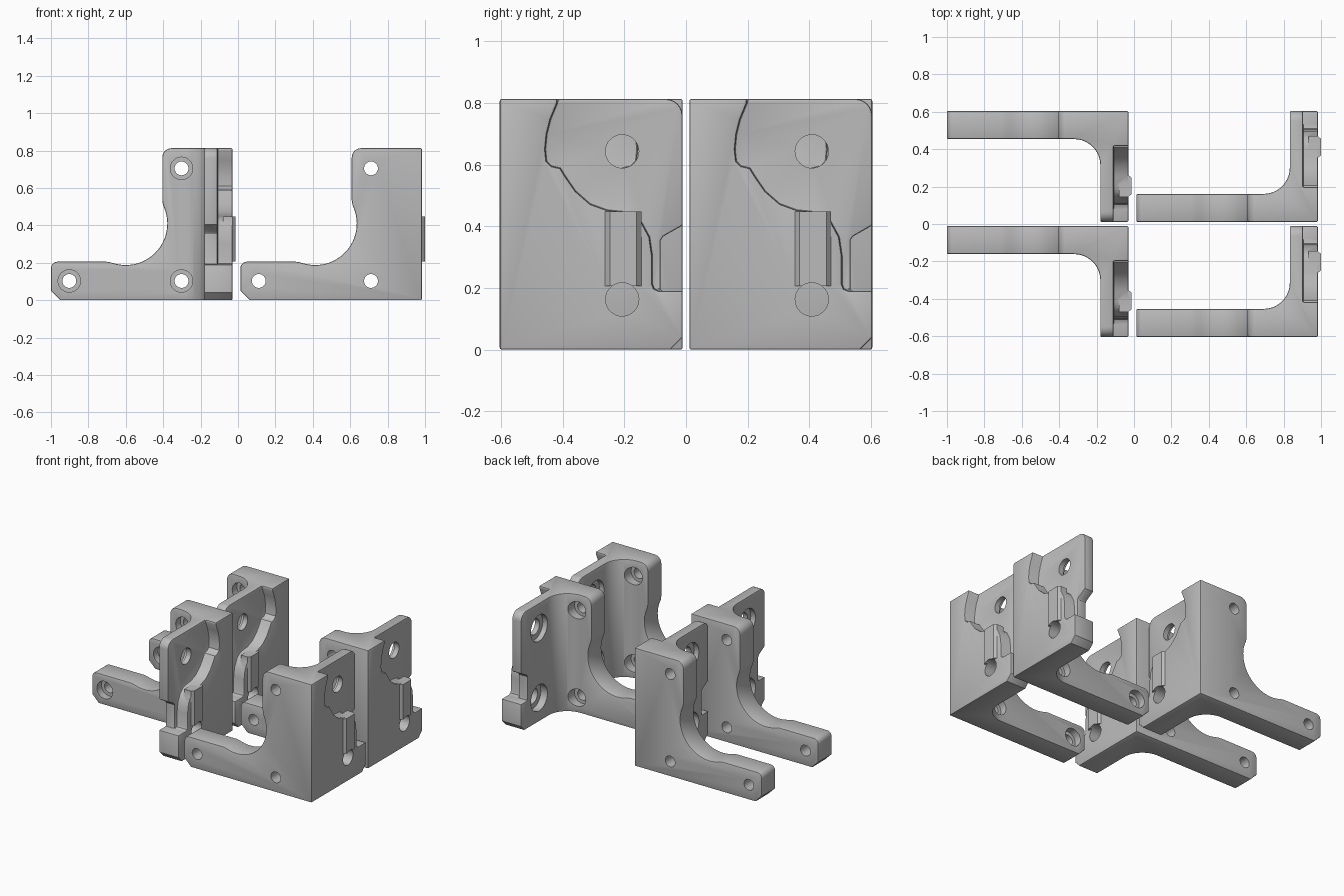
import bpy, bmesh, math
from mathutils import Vector

if "Cube" in bpy.data.objects:
    bpy.data.objects.remove(bpy.data.objects["Cube"])

gray = bpy.data.materials.new("plain gray")
gray.diffuse_color = (0.5, 0.5, 0.5, 1)
gray.use_nodes = True
gray.node_tree.nodes["Principled BSDF"].inputs["Base Color"].default_value = gray.diffuse_color


def arc(cx, cy, r, a0, a1, n):
    return [(cx + r * math.cos(math.radians(a0 + (a1 - a0) * i / n)),
             cy + r * math.sin(math.radians(a0 + (a1 - a0) * i / n))) for i in range(n + 1)]


def circle(cx, cy, r):
    return arc(cx, cy, r, 0, 360, 32)[:-1]


def prism(name, pts, axis, lo, hi):
    """Extrude a 2D outline along x, y or z."""
    def place(p, d):
        a, b = p
        return {"x": (d, a, b), "y": (a, d, b), "z": (a, b, d)}[axis]
    bm = bmesh.new()
    f = bm.faces.new([bm.verts.new(place(p, lo)) for p in pts])
    shift = Vector(place((0, 0), hi - lo))
    new = bmesh.ops.extrude_face_region(bm, geom=[f])["geom"]
    bmesh.ops.translate(bm, vec=shift, verts=[v for v in new if isinstance(v, bmesh.types.BMVert)])
    bmesh.ops.recalc_face_normals(bm, faces=bm.faces)
    me = bpy.data.meshes.new(name)
    bm.to_mesh(me)
    bm.free()
    ob = bpy.data.objects.new(name, me)
    bpy.context.collection.objects.link(ob)
    return ob


def apply(ob, mod):
    bpy.context.view_layer.objects.active = ob
    bpy.ops.object.modifier_apply(modifier=mod.name)


def combine(ob, tool, op):
    m = ob.modifiers.new("join", "BOOLEAN")
    m.operation, m.solver, m.object = op, "EXACT", tool
    apply(ob, m)
    bpy.data.objects.remove(tool)


W, D, H = 0.97, 0.593, 0.813     # bracket length, depth, height
T = 0.15                         # plate thickness

# L-shaped plan with inner fillet
plan = [(0, 0), (W, 0), (W, D), (W - T, D)] + arc(W - T - 0.14, T + 0.14, 0.14, 0, -90, 10) + [(0, T)]
bracket = prism("bracket", plan, "z", 0, H)

# Arm outline with round belly cut
front = ([(0.05, 0), (1.2, 0), (1.2, H)] + arc(0.645, H - 0.05, 0.05, 90, 180, 6)
         + [(0.595, 0.535), (0.599, 0.51)] + arc(0.40, 0.41, 0.222, 22, -105, 24)
         + [(0.315, 0.203), (0.295, 0.206)] + arc(0.035, 0.171, 0.035, 90, 180, 5) + [(0, 0.05)])
combine(bracket, prism("arm_outline", front, "y", -0.2, 1), "INTERSECT")

# Side wall outline with rounded top and chamfered foot
side = [(-0.2, -0.1), (D - 0.14, -0.1), (D - 0.04, 0), (D, 0.04)] + arc(D - 0.055, H - 0.055, 0.055, 0, 90, 6) + [(-0.2, H)]
side[1:3] = [(D - 0.04, -0.1), (D - 0.04, 0)]
combine(bracket, prism("wall_outline", side, "x", -0.2, 1.2), "INTERSECT")

# Curved recess on the outer wall face
recess = [(0.186, 0.9), (0.186, 0.80), (0.164, 0.747), (0.152, 0.70), (0.147, 0.65), (0.151, 0.611),
          (0.167, 0.595), (0.196, 0.588), (0.212, 0.562), (0.245, 0.514), (0.293, 0.472),
          (0.348, 0.452), (0.407, 0.446), (0.435, 0.435), (0.458, 0.415), (0.485, 0.365),
          (0.494, 0.303), (0.494, 0.212), (0.500, 0.197), (0.514, 0.191), (0.7, 0.191), (0.7, 0.9)]
combine(bracket, prism("recess", recess, "x", 0.89, 1.2), "DIFFERENCE")

# Notch in the free end of the wall
notch = [(0.522, 0.191), (0.7, 0.191), (0.7, 0.466), (D, 0.403), (0.530, 0.367), (0.522, 0.355)]
combine(bracket, prism("notch", notch, "x", 0.5, 1.2), "DIFFERENCE")

# Softened edges
bev = bracket.modifiers.new("soft", "BEVEL")
bev.width, bev.segments, bev.limit_method, bev.angle_limit = 0.009, 2, "ANGLE", math.radians(50)
apply(bracket, bev)

# Tapered rib on the outer face
rib = [(0.92, 0.342), (0.97, 0.342), (0.987, 0.357), (0.987, 0.444), (0.97, 0.459), (0.92, 0.459)]
combine(bracket, prism("rib", rib, "z", 0.207, 0.448), "UNION")

# Arm screw holes, countersunk on the inside
for u, z in ((0.098, 0.103), (0.698, 0.103), (0.698, 0.705)):
    combine(bracket, prism("screw_hole", circle(u, z, 0.037), "y", -0.1, 0.5), "DIFFERENCE")
    combine(bracket, prism("screw_seat", circle(u, z, 0.06), "y", 0.10, 0.3), "DIFFERENCE")

# Wall holes with wide seats on the inside
for z, depth in ((0.643, 0.035), (0.163, 0.05)):
    combine(bracket, prism("wall_hole", circle(0.397, z, 0.054), "x", 0.7, 1.1), "DIFFERENCE")
    combine(bracket, prism("wall_seat", circle(0.397, z, 0.09), "x", 0.7, W - T + depth), "DIFFERENCE")

bracket.data.materials.clear()
bracket.data.materials.append(gray)
for p in bracket.data.polygons:
    p.material_index = 0
bpy.ops.object.select_all(action="DESELECT")
bracket.select_set(True)
bpy.context.view_layer.objects.active = bracket
bpy.ops.object.shade_smooth_by_angle(angle=math.radians(30))

# Four brackets: a right pair and a mirrored left pair
flipped = bracket.data.copy()
for v in flipped.vertices:
    v.co.y = D - v.co.y
flipped.flip_normals()
for name, me, x in (("right_bracket", bracket.data, 0.013), ("left_bracket", flipped, -1.0)):
    for end, y in (("front", -0.604), ("back", 0.011)):
        ob = bpy.data.objects.new(f"{name}_{end}", me)
        ob.location = (x, y, 0)
        bpy.context.collection.objects.link(ob)
bpy.data.objects.remove(bracket)
